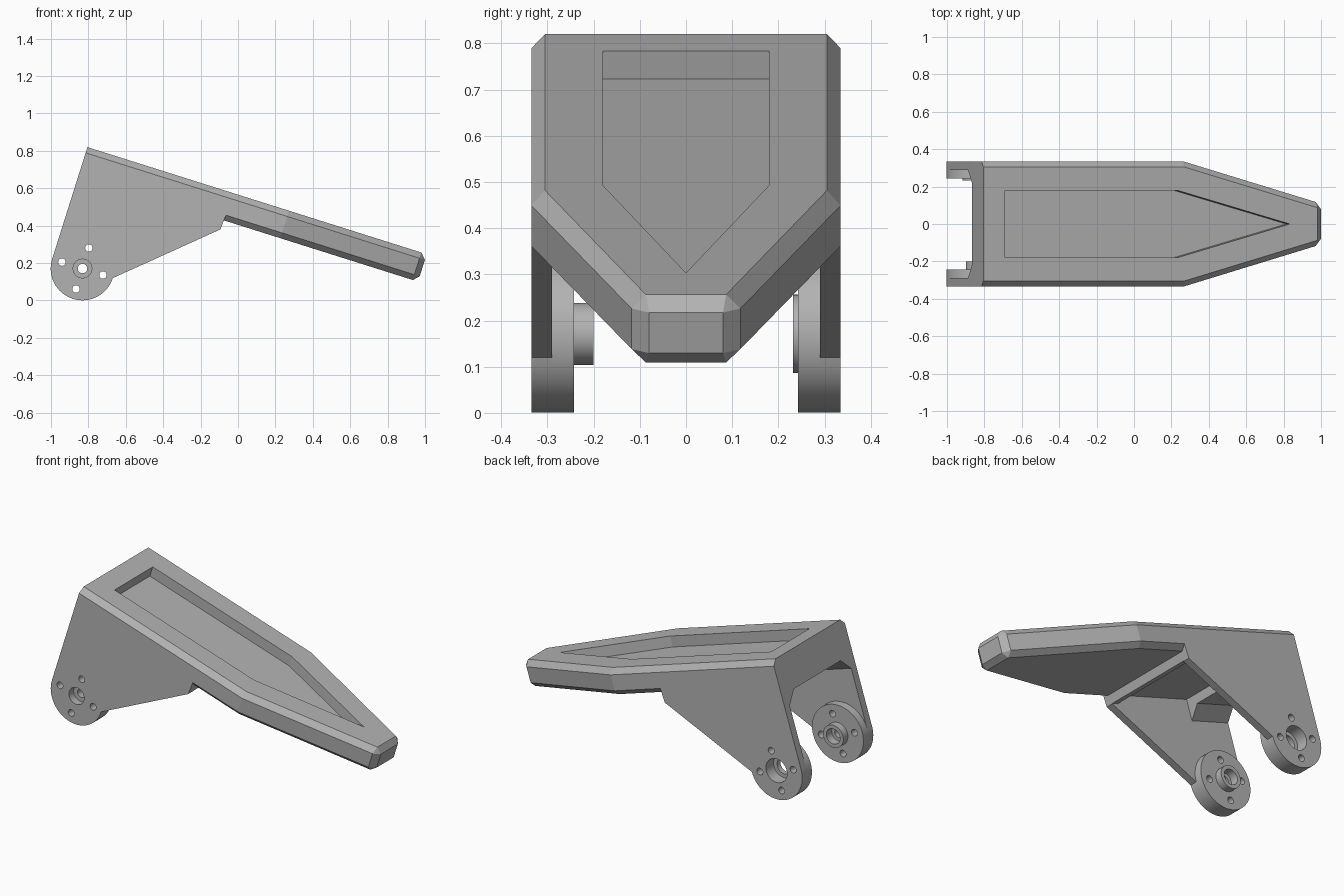
import bpy, bmesh, math
from mathutils import Matrix

if "Cube" in bpy.data.objects:
    bpy.data.objects.remove(bpy.data.objects["Cube"])

# Everything is laid out in the plate's own frame: s along it, y across, t below its top
TILT = math.atan(0.3156)
FRAME = Matrix.Translation((-0.805, 0, 0.82)) @ Matrix.Rotation(TILT, 4, 'Y')
HUB_S, HUB_T, HUB_R = 0.17, 0.627, 0.17

grey = bpy.data.materials.new("mid_grey")
grey.diffuse_color = (0.45, 0.45, 0.45, 1)
grey.use_nodes = True
grey.node_tree.nodes["Principled BSDF"].inputs["Base Color"].default_value = grey.diffuse_color


def loft(name, rings):
    """Closed solid through rings of (s, y, t) points."""
    bm = bmesh.new()
    vs = [[bm.verts.new(FRAME @ Matrix.Translation((s, y, -t)).translation)
           for s, y, t in ring] for ring in rings]
    n = len(vs[0])
    for a, b in zip(vs, vs[1:]):
        for i in range(n):
            j = (i + 1) % n
            bm.faces.new((a[i], a[j], b[j], b[i]))
    bm.faces.new(vs[0])
    bm.faces.new(vs[-1])
    bmesh.ops.remove_doubles(bm, verts=bm.verts, dist=1e-5)
    bmesh.ops.recalc_face_normals(bm, faces=bm.faces)
    me = bpy.data.meshes.new(name)
    bm.to_mesh(me)
    bm.free()
    me.materials.append(grey)
    ob = bpy.data.objects.new(name, me)
    bpy.context.collection.objects.link(ob)
    return ob


def side_prism(name, profile, y0, y1):
    return loft(name, [[(s, y, t) for s, t in profile] for y in (y0, y1)])


def cylinder(name, r, y0, y1, s=HUB_S, t=HUB_T, n=64):
    ring = [(s + r * math.cos(2 * math.pi * i / n),
             t + r * math.sin(2 * math.pi * i / n)) for i in range(n)]
    return side_prism(name, ring, y0, y1)


def cut(targets, cutter):
    for ob in targets:
        m = ob.modifiers.new("cut", 'BOOLEAN')
        m.operation, m.solver, m.object = 'DIFFERENCE', 'EXACT', cutter
        bpy.context.view_layer.objects.active = ob
        bpy.ops.object.modifier_apply(modifier=m.name)
    bpy.data.objects.remove(cutter)


def smooth(ob):
    bpy.ops.object.select_all(action='DESELECT')
    ob.select_set(True)
    bpy.context.view_layer.objects.active = ob
    bpy.ops.object.shade_smooth_by_angle(angle=math.radians(20))


# Tapered top plate with chamfered rims
def outline(half, t):
    return [(s, y, t) for s, y in half] + [(s, -y, t) for s, y in reversed(half)]


inner = [(0, 0.305), (1.125, 0.305), (1.873, 0.087), (1.873, 0.087)]
outer = [(0, 0.335), (1.13, 0.335), (1.872, 0.118), (1.902, 0.08)]
plate = loft("top_plate", [outline(inner, 0), outline(outer, 0.032),
                           outline(outer, 0.124), outline(inner, 0.154)])

# Pointed pocket sunk into the plate
pocket = [(0.122, 0.18), (1.087, 0.18), (1.717, 0), (1.087, -0.18), (0.122, -0.18)]
cut([plate], loft("pocket_cutter", [[(s, y, t) for s, y in pocket] for t in (-0.05, 0.063)]))

# Rear block with corner gussets, and the front cross rib
arch = [(-0.29, 0.15), (-0.29, 0.275), (-0.22, 0.205),
        (0.22, 0.205), (0.29, 0.275), (0.29, 0.15)]
loft("rear_block", [[(s, y, t) for y, t in arch] for s in (0, 0.26)])
side_prism("cross_rib", [(0.77, 0.15), (0.77, 0.204), (0.81, 0.204), (0.814, 0.15)], -0.29, 0.29)

# Legs: flat side wall, hub disc and bearing boss, bored and drilled
leg_profile = [(0, 0.124)]
leg_profile += [(HUB_S + HUB_R * math.cos(math.pi * (1 - i / 32)),
                 HUB_T + HUB_R * math.sin(math.pi * i / 32)) for i in range(33)]
leg_profile += [(0.81, 0.206), (0.816, 0.124)]

# side, boss radius, boss end, then bores as (radius, y from, y to)
legs = [("front", -1, 0.067, 0.20, [(0.05, 0.29, 0.4), (0.045, 0.1, 0.25), (0.025, 0.1, 0.4)]),
        ("back", 1, 0.085, 0.232, [(0.07, 0.262, 0.4), (0.047, 0.1, 0.4)])]
for side, k, boss_r, boss_y, bores in legs:
    parts = [side_prism(side + "_leg", leg_profile, k * 0.335, k * 0.29),
             cylinder(side + "_hub", HUB_R, k * 0.29, k * 0.243),
             cylinder(side + "_boss", boss_r, k * 0.243, k * boss_y)]
    for r, y0, y1 in bores:
        cut(parts, cylinder("bore_cutter", r, k * y0, k * y1, n=48))
    for ds, dt in ((1, 0), (-1, 0), (0, 1), (0, -1)):
        cut(parts[:2], cylinder("bolt_cutter", 0.02, k * 0.1, k * 0.4,
                                HUB_S + 0.115 * ds, HUB_T + 0.115 * dt, 20))
    for ob in parts:
        smooth(ob)
